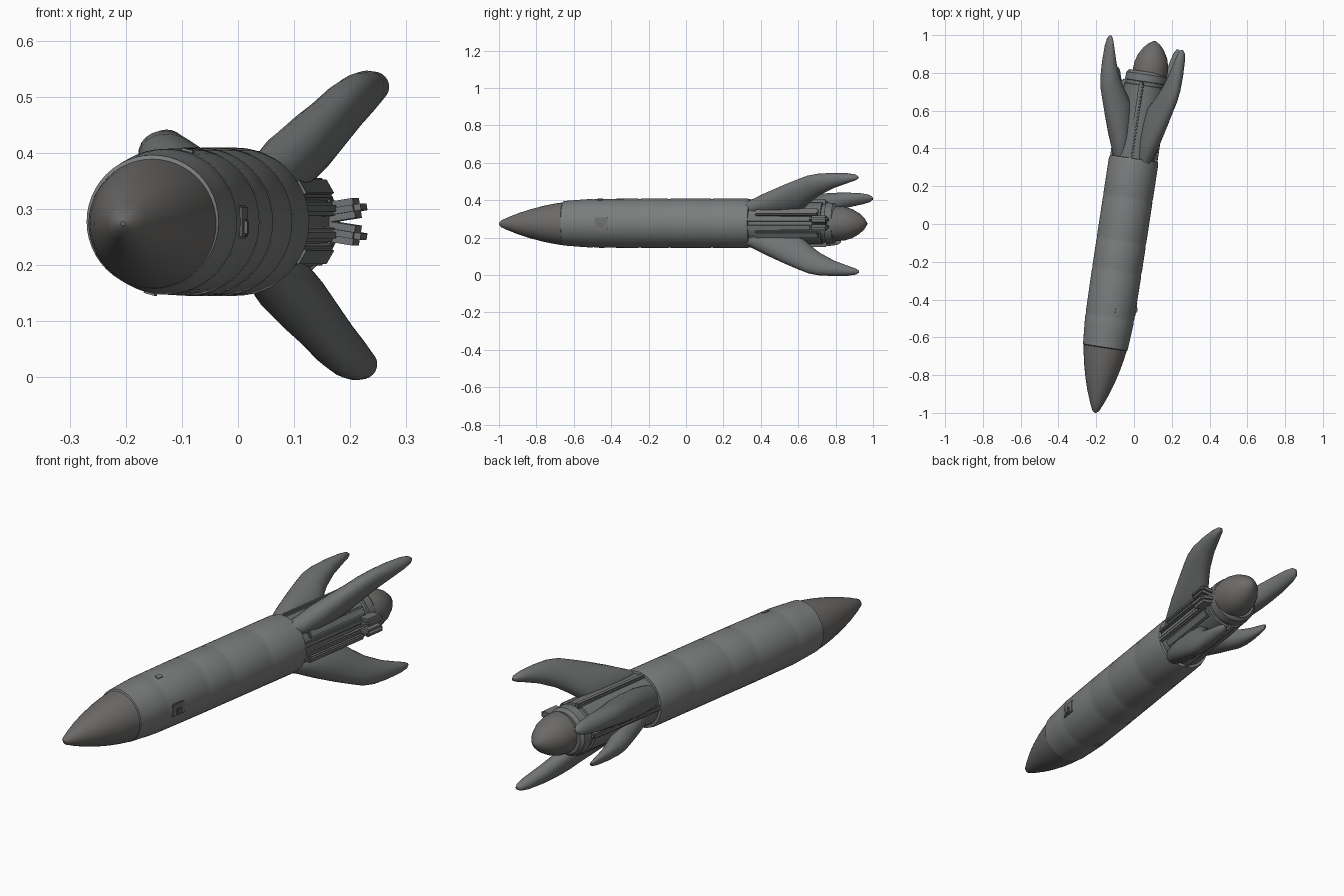
import bpy, bmesh
from math import sin, cos, pi, atan, radians
from mathutils import Matrix

if "Cube" in bpy.data.objects:
    bpy.data.objects.remove(bpy.data.objects["Cube"])

# Rocket axis is local Y, swung slightly in plan
FRAME = Matrix.Translation((-0.053, 0, 0.277)) @ Matrix.Rotation(-atan(0.152), 4, 'Z')


def material(name, rgb):
    m = bpy.data.materials.new(name)
    m.diffuse_color = (*rgb, 1)
    m.use_nodes = True
    m.node_tree.nodes["Principled BSDF"].inputs["Base Color"].default_value = m.diffuse_color
    return m


HULL = material("hull_grey", (0.20, 0.205, 0.207))
DARK = material("nose_grey", (0.15, 0.145, 0.14))
FINS = material("fin_grey", (0.165, 0.17, 0.172))


def finish(name, bm, local=Matrix.Identity(4), mat=HULL, angle=35):
    bmesh.ops.recalc_face_normals(bm, faces=bm.faces)
    me = bpy.data.meshes.new(name)
    bm.to_mesh(me)
    bm.free()
    me.materials.append(mat)
    ob = bpy.data.objects.new(name, me)
    bpy.context.collection.objects.link(ob)
    ob.matrix_world = FRAME @ local
    bpy.ops.object.select_all(action='DESELECT')
    ob.select_set(True)
    bpy.context.view_layer.objects.active = ob
    bpy.ops.object.shade_smooth_by_angle(angle=radians(angle))
    return ob


def loft(name, stations, n=32, local=Matrix.Identity(4), mat=HULL):
    """stations: (axial, centre_x, half_x, half_z)"""
    bm = bmesh.new()
    rings = []
    for a, c, hx, hz in stations:
        rings.append([bm.verts.new((c + hx * cos(2 * pi * i / n), a, hz * sin(2 * pi * i / n)))
                      for i in range(n)])
    for r, s in zip(rings, rings[1:]):
        for i in range(n):
            j = (i + 1) % n
            bm.faces.new((r[i], r[j], s[j], s[i]))
    bm.faces.new(rings[0])
    bm.faces.new(rings[-1])
    return finish(name, bm, local, mat)


def lathe(name, profile, n=48, local=Matrix.Identity(4), mat=HULL):
    return loft(name, [(a, 0, r, r) for a, r in profile], n, local, mat)


def box(name, size, pos, phi=0, bevel=0.006, mat=FINS):
    bm = bmesh.new()
    bmesh.ops.create_cube(bm, size=1)
    bmesh.ops.scale(bm, vec=size, verts=bm.verts)
    bmesh.ops.bevel(bm, geom=bm.edges[:], offset=bevel, segments=2, affect='EDGES')
    bmesh.ops.translate(bm, vec=pos, verts=bm.verts)
    return finish(name, bm, Matrix.Rotation(-radians(phi), 4, 'Y'), mat)


# Nose cone, very slightly drooped at the tip
lathe("nose_cone", [(-1.011, 0.004), (-1.0, 0.018), (-0.96, 0.036), (-0.9, 0.059),
                    (-0.84, 0.078), (-0.77, 0.096), (-0.71, 0.108), (-0.655, 0.116)],
      local=Matrix.Translation((0, 0, -0.003)), mat=DARK)

# Main hull with shallow seams
profile = [(-0.665, 0.110), (-0.66, 0.119), (-0.57, 0.126)]
for seam in (-0.5, -0.25, -0.09, 0.14):
    r = 0.129 if seam < -0.4 else 0.131
    profile += [(seam - 0.012, r + 0.001), (seam, r - 0.001), (seam + 0.012, r + 0.001)]
profile += [(0.33, 0.132), (0.35, 0.128), (0.352, 0.115)]
lathe("hull", profile)

# Narrower tail core and collar
lathe("tail_core", [(0.34, 0.116), (0.6, 0.114), (0.74, 0.11), (0.742, 0.102),
                    (0.76, 0.102), (0.762, 0.111), (0.8, 0.108), (0.815, 0.095)], mat=FINS)

# Rounded tail plug
lathe("tail_plug", [(0.77, 0.09), (0.82, 0.093), (0.86, 0.09), (0.9, 0.078),
                    (0.94, 0.055), (0.965, 0.032), (0.982, 0.006)],
      local=Matrix.Translation((0.016, 0, -0.002)), mat=DARK)

# Swept tusk-like fins: axial, inner radius, outer radius, half thickness
FIN = [(0.31, 0.095, 0.122, 0.015), (0.36, 0.07, 0.142, 0.04), (0.45, 0.06, 0.192, 0.05),
       (0.55, 0.06, 0.243, 0.05), (0.62, 0.075, 0.276, 0.047), (0.68, 0.135, 0.302, 0.044),
       (0.74, 0.185, 0.315, 0.04), (0.82, 0.232, 0.319, 0.035), (0.9, 0.265, 0.317, 0.027),
       (0.94, 0.28, 0.311, 0.018), (0.957, 0.29, 0.301, 0.006)]
# name, angle, radial scale, axial scale, thickness scale (the lower left one is a stub)
for name, phi, rs, ls, ts in (("fin_upper_right", 56, 1.0, 1.0, 1.0),
                              ("fin_lower_right", -61, 1.0, 1.0, 1.0),
                              ("fin_upper_left", 149, 0.87, 1.03, 1.2),
                              ("fin_lower_left", 212, 0.62, 0.78, 1.0)):
    st = [(0.31 + (a - 0.31) * ls, rs * (i + o) / 2, rs * (o - i) / 2, t * ts)
          for a, i, o, t in FIN]
    loft(name, st, 24, Matrix.Rotation(-radians(phi), 4, 'Y'), FINS)

# Long rails on the tail between the fins
for i, phi in enumerate((-11, 11, 100, 180, 262)):
    box(f"tail_rail_{i}", (0.03, 0.42, 0.024), (0.112, 0.55, 0), phi)

# Blocks at the rear of the right side rails
for i, phi in enumerate((-9, 9)):
    box(f"rear_block_{i}", (0.08, 0.1, 0.036), (0.13, 0.74, 0), phi, 0.012)
for i, phi in enumerate((-30, 30)):
    box(f"side_panel_{i}", (0.03, 0.34, 0.04), (0.112, 0.56, 0), phi)

# Side hatch and small lugs on the hull
box("side_hatch", (0.014, 0.075, 0.06), (0.126, -0.44, 0), 0, 0.004)
box("hatch_handle", (0.012, 0.03, 0.03), (0.133, -0.44, -0.01), 0, 0.004, DARK)
for i, phi in enumerate((75, 255)):
    box(f"hull_lug_{i}", (0.014, 0.04, 0.03), (0.127, -0.46, 0), phi, 0.005, HULL)
